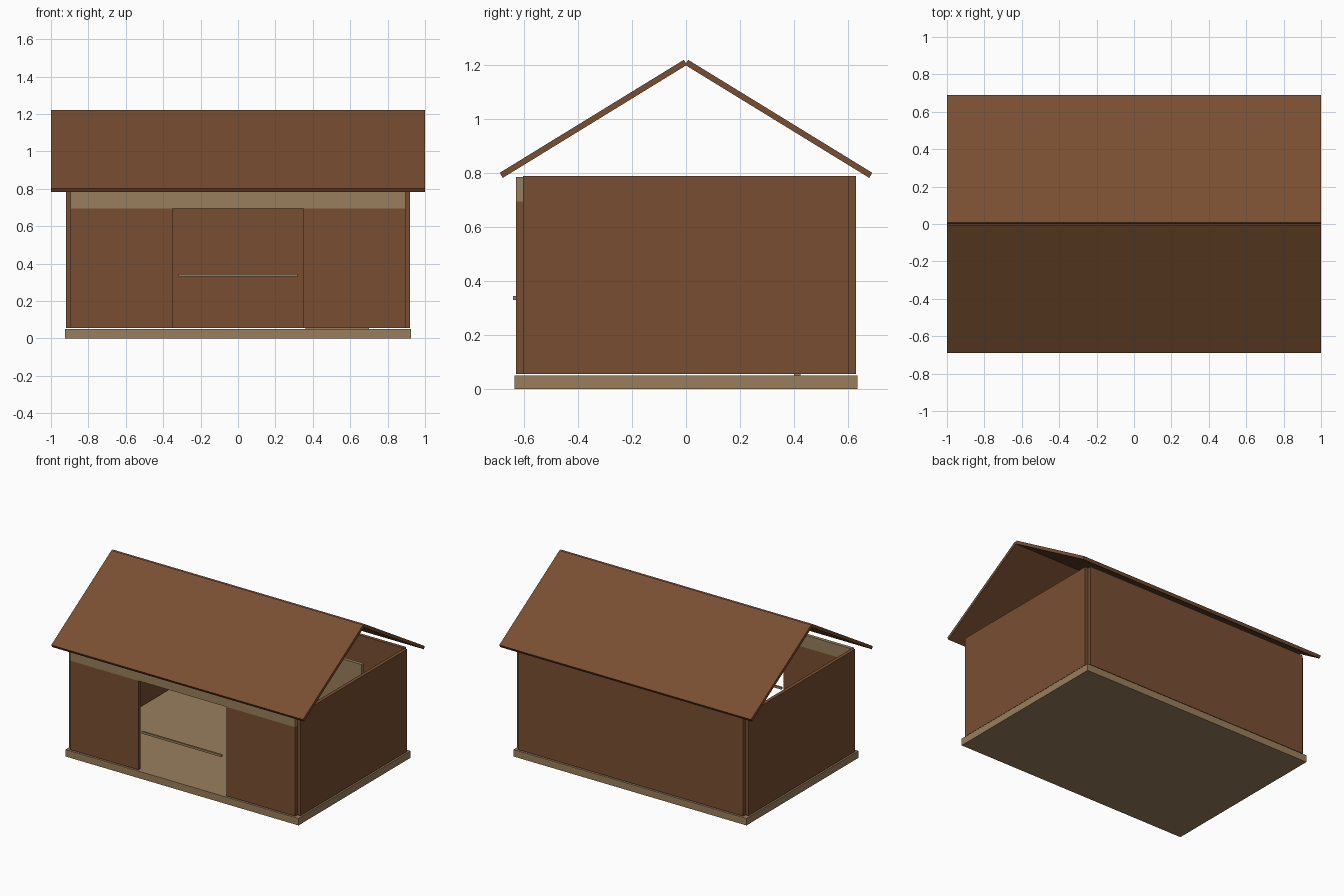
import bpy
import math

if "Cube" in bpy.data.objects:
    bpy.data.objects.remove(bpy.data.objects["Cube"])


def material(name, rgb):
    m = bpy.data.materials.new(name)
    m.diffuse_color = (*rgb, 1)
    m.use_nodes = True
    m.node_tree.nodes["Principled BSDF"].inputs["Base Color"].default_value = m.diffuse_color
    return m


BROWN = material("brown_wood", (0.188, 0.076, 0.031))
TAN = material("tan_wood", (0.315, 0.212, 0.110))


def box(name, x, y, z, mat):
    """Box given by its (min, max) range on each axis."""
    mid = [(a + b) / 2 for a, b in (x, y, z)]
    bpy.ops.mesh.primitive_cube_add(size=1, location=mid)
    ob = bpy.context.object
    ob.name = name
    ob.scale = [b - a for a, b in (x, y, z)]
    bpy.ops.object.transform_apply(location=False, rotation=False, scale=True)
    ob.data.materials.append(mat)
    return ob


LOW, TOP = 0.056, 0.79      # wall bottom and top
DOOR = 0.35                 # half width of the doorway
INNER, OUTER = 0.895, 0.92  # side wall faces
YI, YO = 0.605, 0.63        # front and back wall faces

# Floor slab
box("floor_slab", (-0.925, 0.925), (-0.635, 0.635), (0, 0.05), TAN)

# Back wall
box("back_wall", (-INNER, INNER), (YI, YO), (LOW, TOP), BROWN)

# Side walls and front panels
for side, s in (("left", -1), ("right", 1)):
    box(side + "_wall", sorted((s * INNER, s * OUTER)), (-YI, YI), (LOW, TOP), BROWN)
    box(side + "_front_panel", sorted((s * DOOR, s * INNER)), (-YO, -YI), (LOW, 0.695), BROWN)

# Header board over the doorway, and the rail across it
box("door_header", (-INNER, INNER), (-YO, -YI), (0.695, 0.785), TAN)
box("door_rail", (-0.317, 0.317), (-0.641, -0.628), (0.33, 0.345), TAN)

# Upright board inside, in the back right part
box("inner_board", (0.36, 0.70), (0.40, 0.425), (0.05, 0.70), TAN)

# Two roof slabs meeting at the ridge
eave, ridge = (0.685, 0.792), (0.002, 1.211)
dy, dz = eave[0] - ridge[0], ridge[1] - eave[1]
length, pitch = math.hypot(dy, dz), math.atan2(dz, dy)
for side, s in (("front", -1), ("back", 1)):
    roof = box(side + "_roof", (-1, 1), (-length / 2, length / 2), (-0.011, 0.011), BROWN)
    roof.location = (0, s * (eave[0] + ridge[0]) / 2, (eave[1] + ridge[1]) / 2)
    roof.rotation_euler.x = -s * pitch
